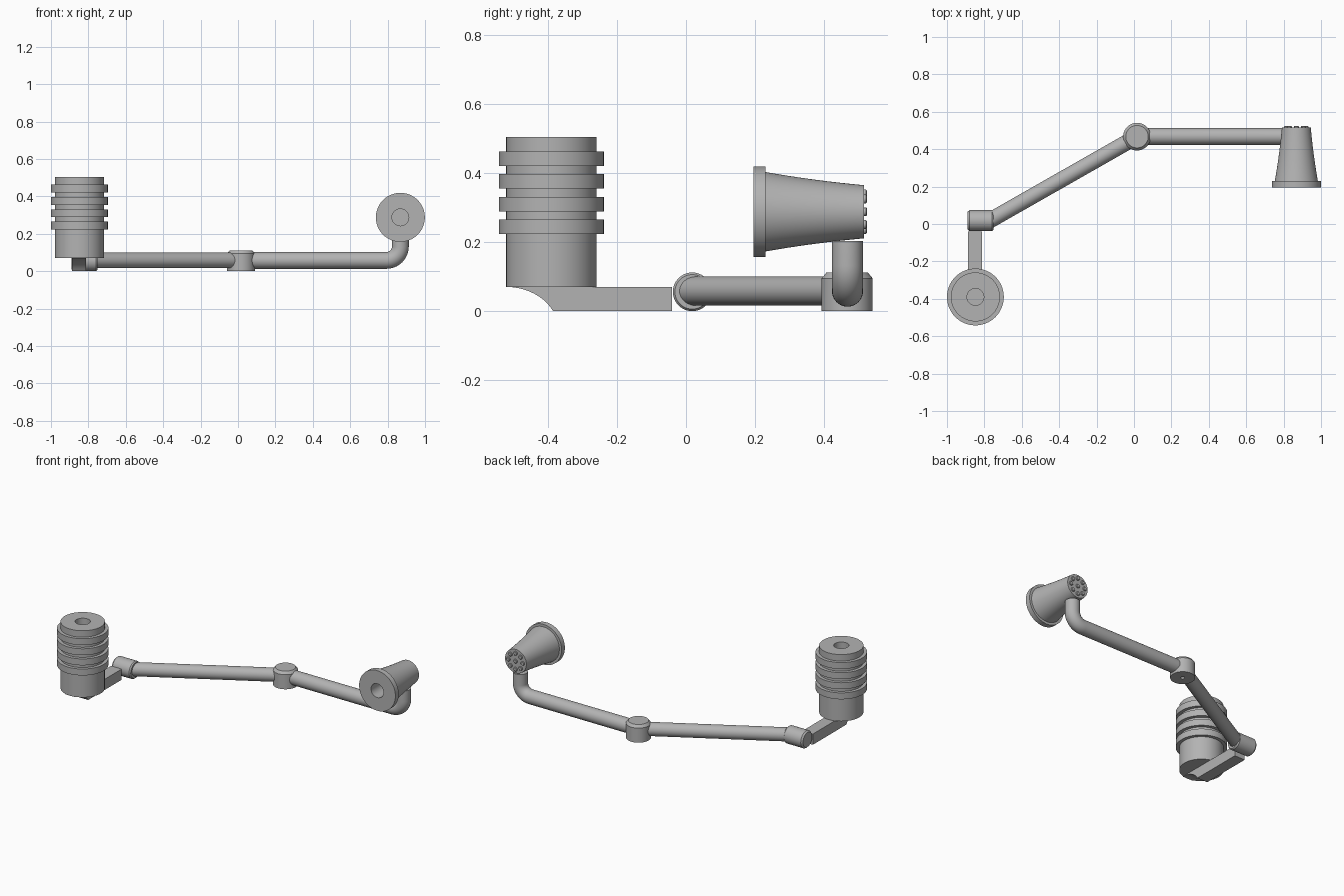
import bpy, bmesh, math
from mathutils import Vector, Matrix

if "Cube" in bpy.data.objects:
    bpy.data.objects.remove(bpy.data.objects["Cube"], do_unlink=True)

GREY = (0.45, 0.45, 0.45, 1)
mat = bpy.data.materials.new("plain grey")
mat.use_nodes = True
mat.diffuse_color = GREY
mat.node_tree.nodes["Principled BSDF"].inputs["Base Color"].default_value = GREY


def finish(name, bm, smooth=True):
    bmesh.ops.remove_doubles(bm, verts=bm.verts, dist=0.0001)
    bmesh.ops.recalc_face_normals(bm, faces=bm.faces)
    mesh = bpy.data.meshes.new(name)
    bm.to_mesh(mesh)
    bm.free()
    mesh.materials.append(mat)
    ob = bpy.data.objects.new(name, mesh)
    bpy.context.collection.objects.link(ob)
    if smooth:
        bpy.ops.object.select_all(action="DESELECT")
        ob.select_set(True)
        bpy.context.view_layer.objects.active = ob
        bpy.ops.object.shade_smooth_by_angle(angle=math.radians(30))
    return ob


def lathe(name, profile, origin, axis=(0, 0, 1), steps=64):
    """Spin (radius, height) points around an axis through origin."""
    bm = bmesh.new()
    verts = [bm.verts.new((r, 0, h)) for r, h in profile]
    edges = [bm.edges.new(pair) for pair in zip(verts, verts[1:])]
    bmesh.ops.spin(bm, geom=verts + edges, axis=(0, 0, 1), cent=(0, 0, 0),
                   angle=math.tau, steps=steps, use_merge=True)
    turn = Vector((0, 0, 1)).rotation_difference(Vector(axis)).to_matrix().to_4x4()
    bm.transform(Matrix.Translation(origin) @ turn)
    return finish(name, bm)


def rod(name, path, radius, steps=40):
    """Sweep a circle along a path lying in one vertical plane."""
    bm = bmesh.new()
    pts = [Vector(p) for p in path]
    side = (pts[1] - pts[0]).cross(Vector((0, 0, 1))).normalized()
    rings = []
    for i, p in enumerate(pts):
        along = (pts[min(i + 1, len(pts) - 1)] - pts[max(i - 1, 0)]).normalized()
        up = side.cross(along)
        rings.append([bm.verts.new(p + radius * (math.cos(a) * side + math.sin(a) * up))
                      for a in (math.tau * k / steps for k in range(steps))])
    for a, b in zip(rings, rings[1:]):
        for k in range(steps):
            n = (k + 1) % steps
            bm.faces.new((a[k], a[n], b[n], b[k]))
    bm.faces.new(rings[0])
    bm.faces.new(rings[-1])
    return finish(name, bm)


# Ribbed column with a bore in its top
body, rib, low, top = 0.131, 0.152, 0.07, 0.505
profile = [(0, low), (body, low)]
for i in range(4):
    z = 0.223 + i * 0.066
    profile += [(body, z), (rib, z), (rib, z + 0.042), (body, z + 0.042)]
profile += [(body, top), (0.045, top), (0.045, top - 0.1), (0, top - 0.1)]
lathe("ribbed_column", profile, (-0.848, -0.39, 0))

# Bracket under the column, with a scooped end
bm = bmesh.new()
outline = [(-0.04, 0), (-0.04, low), (-0.52, low)]
for i in range(1, 11):
    a = math.radians(9 * i * 0.7)
    outline.append((-0.52 + 0.135 * math.sin(a) / math.sin(math.radians(63)),
                    low - low * (1 - math.cos(a)) / (1 - math.cos(math.radians(63)))))
face = bm.faces.new([bm.verts.new((-0.888, y, z)) for y, z in outline])
ext = bmesh.ops.extrude_face_region(bm, geom=[face])
bmesh.ops.translate(bm, vec=(0.076, 0, 0),
                    verts=[g for g in ext["geom"] if isinstance(g, bmesh.types.BMVert)])
finish("bracket", bm)

# Horizontal pivot at the bracket end
lathe("pivot", [(0, 0), (0.047, 0), (0.056, 0.01), (0.056, 0.13), (0.05, 0.138), (0, 0.138)],
      (-0.89, 0.018, 0.056), (1, 0, 0))

# Elbow joint with chamfered top and small bore underneath
elbow = Vector((0.016, 0.467, 0))
lathe("elbow_joint", [(0, 0.02), (0.012, 0.02), (0.012, 0), (0.074, 0), (0.074, 0.095),
                      (0.06, 0.112), (0, 0.112)], elbow)

# Two arms, the second bending up to the lamp head
arm_z = 0.058
rod("lower_arm", [(-0.79, 0.008, arm_z), (elbow.x, elbow.y, arm_z)], 0.042)
head_x, bend = 0.868, 0.074
path = [(elbow.x, 0.468, arm_z)]
for i in range(13):
    a = math.radians(90 * i / 12)
    path.append((head_x - bend + bend * math.sin(a), 0.468, arm_z + bend - bend * math.cos(a)))
path.append((head_x, 0.468, 0.203))
rod("upper_arm", path, 0.045)

# Lamp head: flanged, slightly flared shade facing the front
front, rim, back, head_z = 0.196, 0.23, 0.516, 0.288
profile = [(0, front + 0.1), (0.045, front + 0.1), (0.045, front), (0.131, front), (0.131, rim)]
for i in range(9):
    t = i / 8
    profile.append((0.115 - 0.038 * t - 0.012 * t * (1 - t), rim + (back - rim) * t))
profile.append((0, back))
lathe("lamp_head", profile, (head_x, 0, head_z), (0, 1, 0))

# Small studs on the back of the head
for i in range(9):
    a = math.tau * i / 8
    r = 0.052 if i < 8 else 0
    lathe("head_stud", [(0, 0), (0.013, 0), (0.013, 0.009), (0.01, 0.012), (0, 0.012)],
          (head_x + r * math.cos(a), back - 0.004, head_z + r * math.sin(a)), (0, 1, 0), 20)
